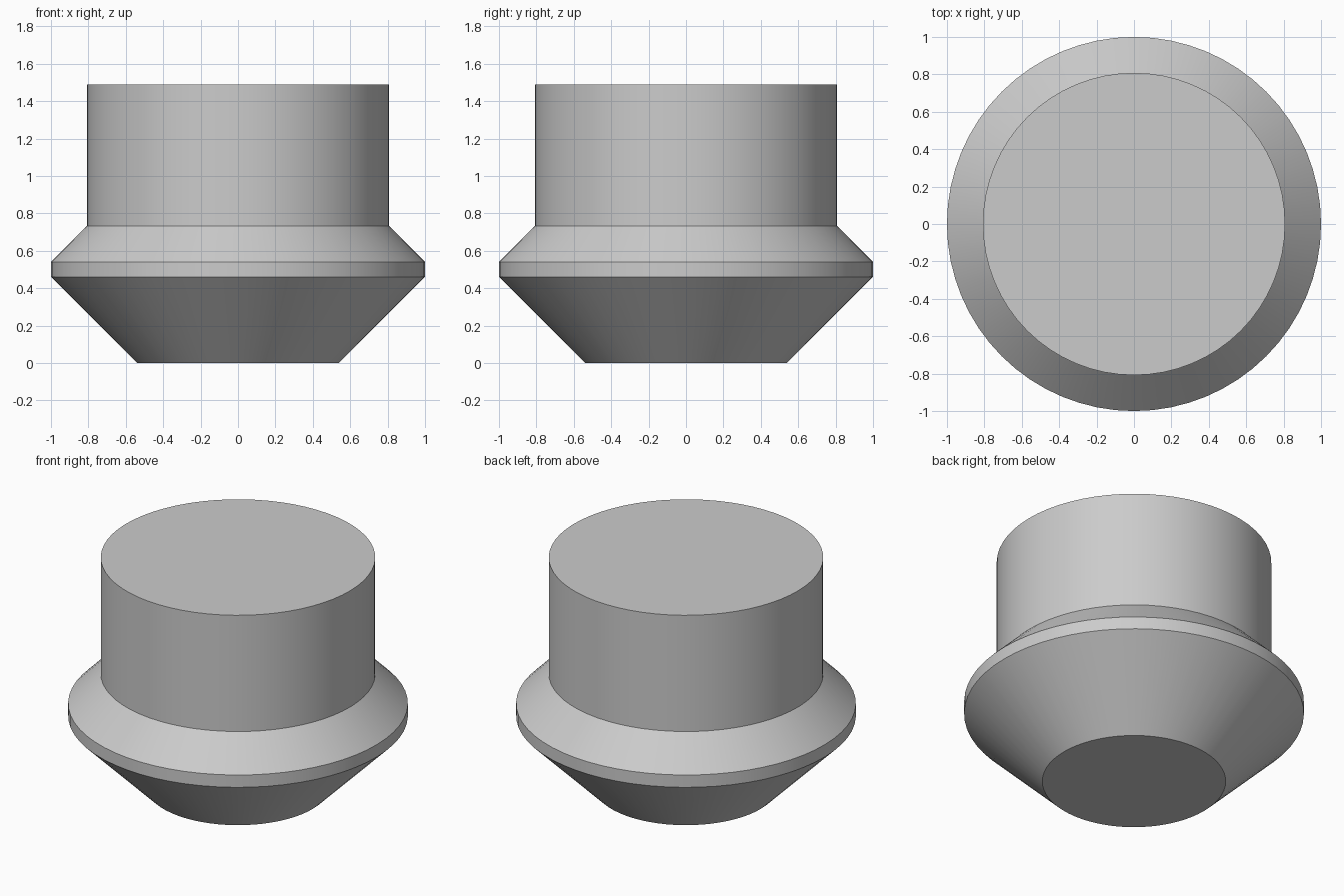
import bpy
import bmesh
from math import radians, tau

cube = bpy.data.objects.get("Cube")
if cube:
    bpy.data.objects.remove(cube, do_unlink=True)

# One plain grey for the whole body
GREY = (0.6, 0.6, 0.6, 1)
grey = bpy.data.materials.new("plain grey")
grey.use_nodes = True
grey.diffuse_color = GREY
grey.node_tree.nodes["Principled BSDF"].inputs["Base Color"].default_value = GREY

# Profile as (radius, height): tapered base, rim band, shoulder, straight neck
PROFILE = [(0.54, 0), (1, 0.46), (1, 0.54), (0.808, 0.733), (0.808, 1.488)]
SIDES = 64


def lathe(name, profile, material):
    """Spin a profile around z and cap both ends."""
    bm = bmesh.new()
    points = [(0, profile[0][1])] + profile + [(0, profile[-1][1])]
    verts = [bm.verts.new((r, 0, z)) for r, z in points]
    edges = [bm.edges.new(pair) for pair in zip(verts, verts[1:])]
    bmesh.ops.spin(bm, geom=verts + edges, cent=(0, 0, 0), axis=(0, 0, 1),
                   angle=tau, steps=SIDES, use_merge=True)
    bmesh.ops.remove_doubles(bm, verts=bm.verts, dist=0.0001)
    # Dissolve the cap fans into single flat faces
    poles = [v for v in bm.verts if v.co.xy.length < 0.001]
    bmesh.ops.dissolve_verts(bm, verts=poles)
    bmesh.ops.recalc_face_normals(bm, faces=bm.faces)
    mesh = bpy.data.meshes.new(name)
    bm.to_mesh(mesh)
    bm.free()
    mesh.materials.append(material)
    obj = bpy.data.objects.new(name, mesh)
    bpy.context.collection.objects.link(obj)
    return obj


# Solid turned plug with crisp rings and smooth sides
plug = lathe("turned_plug", PROFILE, grey)
bpy.ops.object.select_all(action="DESELECT")
plug.select_set(True)
bpy.context.view_layer.objects.active = plug
bpy.ops.object.shade_smooth_by_angle(angle=radians(30))
